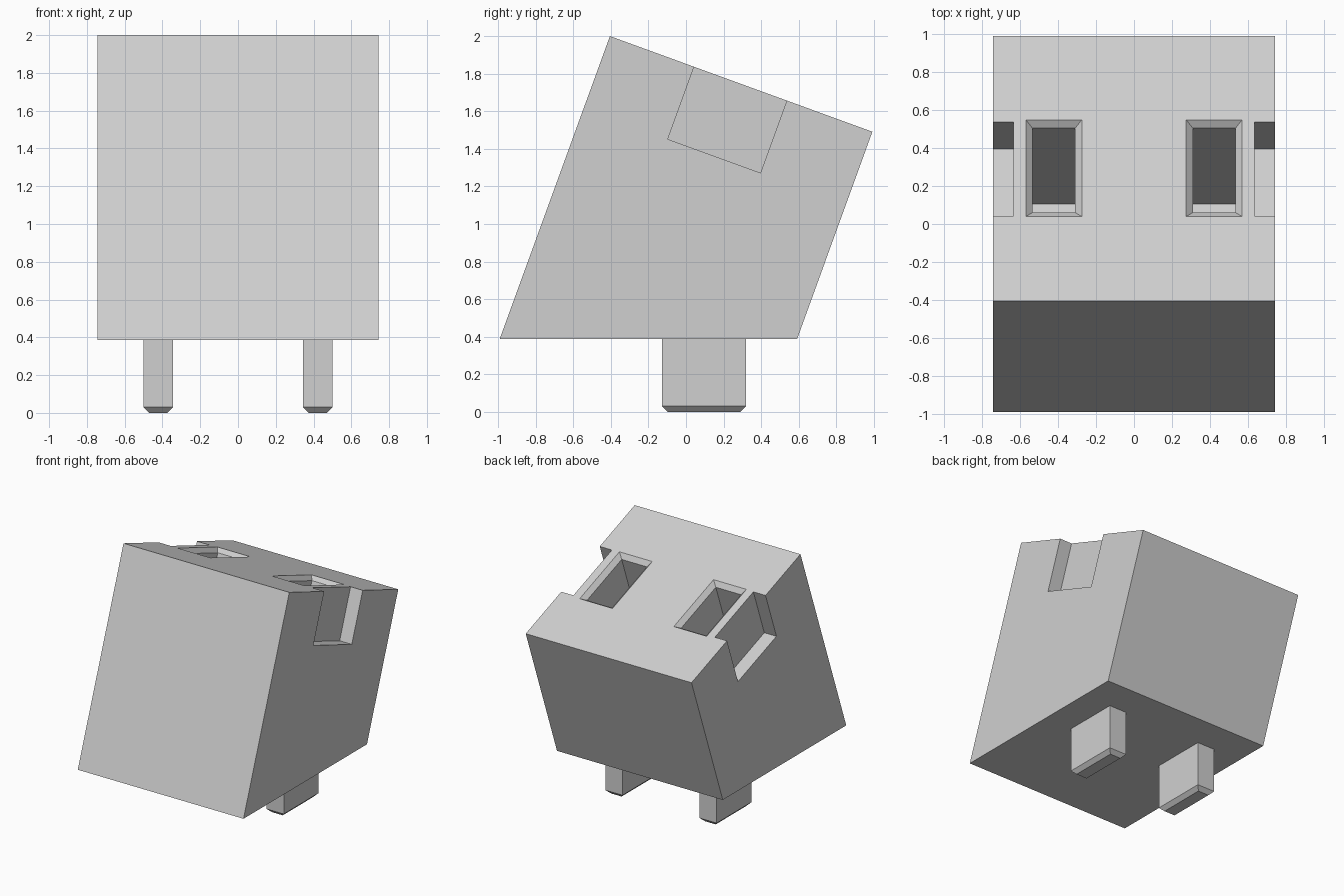
import bpy
import bmesh
from math import radians
from mathutils import Matrix

cube = bpy.data.objects.get("Cube")
if cube:
    bpy.data.objects.remove(cube, do_unlink=True)

grey = bpy.data.materials.new("light_grey")
grey.use_nodes = True
grey.diffuse_color = (0.63, 0.63, 0.63, 1)
grey.node_tree.nodes["Principled BSDF"].inputs["Base Color"].default_value = grey.diffuse_color

# Tilted frame: origin on the top front edge, y along the top, z out of the top
TILT = Matrix.Translation((0, -0.405, 2)) @ Matrix.Rotation(radians(-20), 4, "X")


def make_object(name, bm, matrix=Matrix()):
    bmesh.ops.transform(bm, matrix=matrix, verts=bm.verts)
    bmesh.ops.recalc_face_normals(bm, faces=bm.faces)
    mesh = bpy.data.meshes.new(name)
    bm.to_mesh(mesh)
    bm.free()
    mesh.materials.append(grey)
    obj = bpy.data.objects.new(name, mesh)
    bpy.context.collection.objects.link(obj)
    return obj


def loft(name, x0, x1, y0, y1, levels, matrix=Matrix()):
    """Rectangular solid lofted through (height, inset) levels."""
    bm = bmesh.new()
    rings = []
    for z, i in levels:
        corners = ((x0 + i, y0 + i), (x1 - i, y0 + i), (x1 - i, y1 - i), (x0 + i, y1 - i))
        rings.append([bm.verts.new((x, y, z)) for x, y in corners])
    bm.faces.new(rings[0])
    bm.faces.new(rings[-1])
    for a, b in zip(rings, rings[1:]):
        for k in range(4):
            n = (k + 1) % 4
            bm.faces.new((a[k], a[n], b[n], b[k]))
    return make_object(name, bm, matrix)


# Leaning body: side profile extruded across its width
bm = bmesh.new()
profile = [(-0.992, 0.387), (0.591, 0.387), (0.992, 1.491), (-0.405, 2)]
side = bm.faces.new([bm.verts.new((-0.744, y, z)) for y, z in profile])
grown = bmesh.ops.extrude_face_region(bm, geom=[side])["geom"]
bmesh.ops.translate(bm, vec=(1.488, 0, 0),
                    verts=[v for v in grown if isinstance(v, bmesh.types.BMVert)])
body = make_object("body", bm)

# Chamfered deep sockets and open side notches, cut from the top
cutters = []
for s in (-1, 1):
    xs = sorted((s * 0.275, s * 0.57))
    cutters.append(loft("socket_cutter", *xs, 0.473, 1.016,
                        [(0.035, -0.035), (-0.035, 0.035), (-1.205, 0.035)], TILT))
    xs = sorted((s * 0.635, s * 0.85))
    cutters.append(loft("notch_cutter", *xs, 0.477, 1.002, [(0.1, 0), (-0.41, 0)], TILT))

bpy.context.view_layer.objects.active = body
for cutter in cutters:
    cutter.hide_render = True
    mod = body.modifiers.new("cut", "BOOLEAN")
    mod.operation = "DIFFERENCE"
    mod.solver = "EXACT"
    mod.object = cutter
    bpy.ops.object.modifier_apply(modifier=mod.name)
    bpy.data.objects.remove(cutter, do_unlink=True)

# Two pegs with chamfered tips
for s, label in ((-1, "right_peg"), (1, "left_peg")):
    xs = sorted((s * 0.345, s * 0.5))
    loft(label, *xs, -0.127, 0.32, [(0, 0.03), (0.03, 0), (0.39, 0)])
